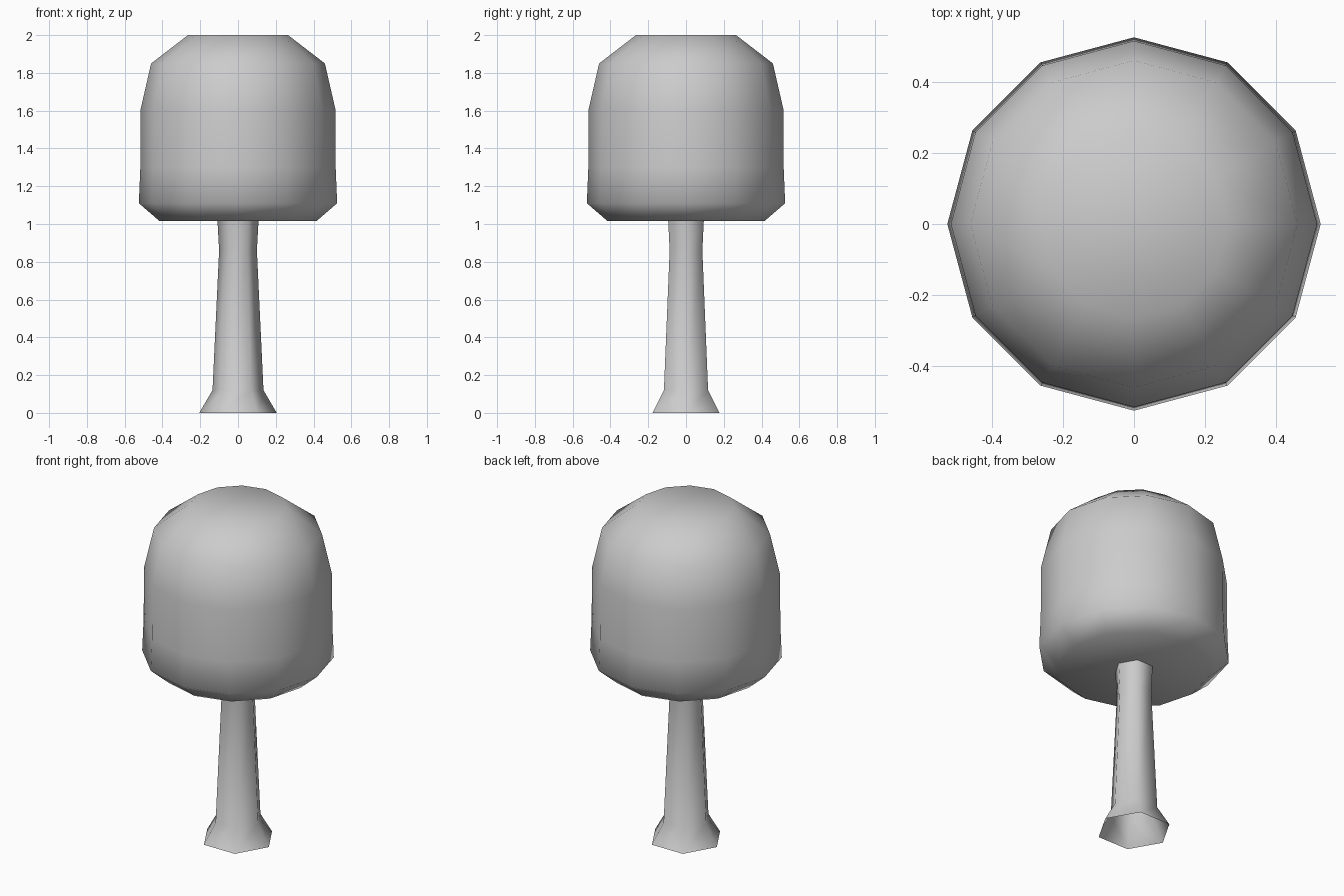
import bpy, bmesh
from math import cos, sin, pi

if "Cube" in bpy.data.objects:
    bpy.data.objects.remove(bpy.data.objects["Cube"])


def lathe(name, profile, sides, caps):
    """Smooth low-poly solid of revolution from (radius, z) points."""
    bm = bmesh.new()
    rings = [[bm.verts.new((r * cos(2 * pi * i / sides), r * sin(2 * pi * i / sides), z))
              for i in range(sides)] for r, z in profile]
    for low, high in zip(rings, rings[1:]):
        for i in range(sides):
            j = (i + 1) % sides
            bm.faces.new((low[i], low[j], high[j], high[i]))
    if caps:
        bm.faces.new(rings[0][::-1])
        bm.faces.new(rings[-1])
    for f in bm.faces:
        f.smooth = True
    mesh = bpy.data.meshes.new(name)
    bm.to_mesh(mesh)
    bm.free()
    obj = bpy.data.objects.new(name, mesh)
    bpy.context.collection.objects.link(obj)
    return obj


# Hexagonal trunk, open at the ground, flared foot
lathe("trunk", [(0.205, 0), (0.135, 0.12), (0.1, 0.86), (0.109, 1.02)], 6, False)

# Twelve-sided rounded crown
lathe("crown", [(0.415, 1.015), (0.525, 1.11), (0.517, 1.3), (0.515, 1.61),
                (0.46, 1.85), (0.265, 2.0)], 12, True)
